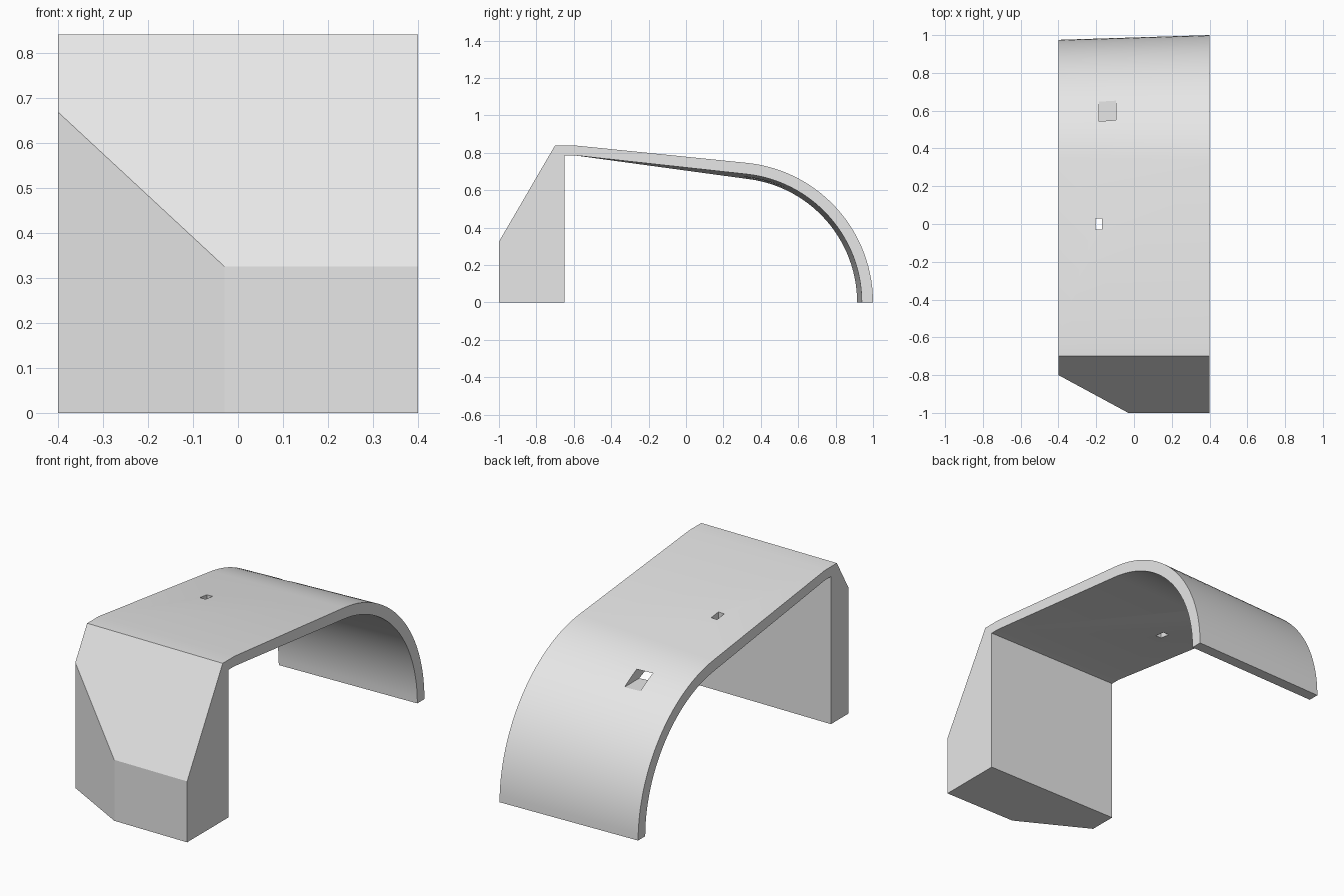
import bpy, bmesh, math
from mathutils import Vector

cube = bpy.data.objects.get("Cube")
if cube:
    bpy.data.objects.remove(cube, do_unlink=True)

HALF_WIDTH = 0.4
ARC_CENTRE = 0.25
STEPS = 28

grey = bpy.data.materials.new("light grey")
grey.use_nodes = True
grey.diffuse_color = (0.8, 0.8, 0.8, 1)
grey.node_tree.nodes["Principled BSDF"].inputs["Base Color"].default_value = grey.diffuse_color


def make_object(name, bm):
    bmesh.ops.recalc_face_normals(bm, faces=bm.faces[:])
    mesh = bpy.data.meshes.new(name)
    bm.to_mesh(mesh)
    bm.free()
    mesh.materials.append(grey)
    obj = bpy.data.objects.new(name, mesh)
    bpy.context.collection.objects.link(obj)
    return obj


def roof_line(start, radius):
    """Straight roof running tangentially into a quarter arc down to the ground."""
    dy, z = start[0] - ARC_CENTRE, start[1]
    tilt = math.atan2(dy, z) + math.acos(radius / math.hypot(dy, z))
    points = [start]
    for i in range(STEPS + 1):
        a = tilt + (math.pi / 2 - tilt) * i / STEPS
        points.append((ARC_CENTRE + radius * math.sin(a), radius * math.cos(a)))
    return points


def side_profile(outer, inner):
    block_front = [(-0.65, 0), (-1, 0), (-1, 0.325), (-0.7, 0.84)]
    top = roof_line((-0.6, 0.84), outer)
    underside = roof_line((-0.6, 0.787), inner)
    return block_front + top + underside[::-1] + [(-0.65, 0.787)]


# Body: front block and curved roof, with the arc slightly smaller at one side
bm = bmesh.new()
rings = []
for x, outer, inner in ((-HALF_WIDTH, 0.725, 0.665), (HALF_WIDTH, 0.75, 0.69)):
    rings.append([bm.verts.new((x, y, z)) for y, z in side_profile(outer, inner)])
count = len(rings[0])
for ring in rings:
    bm.faces.new(ring)
for i in range(count):
    j = (i + 1) % count
    bm.faces.new((rings[0][i], rings[0][j], rings[1][j], rings[1][i]))

# Angled front corner of the block
corner = Vector((-HALF_WIDTH, -0.8, 0))
cut_normal = Vector((-0.2, -0.37, 0)).normalized()
cut = bmesh.ops.bisect_plane(bm, geom=bm.verts[:] + bm.edges[:] + bm.faces[:],
                             plane_co=corner, plane_no=cut_normal, clear_outer=True)
edges = [e for e in cut["geom_cut"] if isinstance(e, bmesh.types.BMEdge)]
bmesh.ops.edgeloop_fill(bm, edges=edges)
body = make_object("body_shell", bm)


# Slots: a vertical one through the roof, a horizontal one through the curve
def cut_slot(name, low, high):
    low, high = Vector(low), Vector(high)
    bm = bmesh.new()
    bmesh.ops.create_cube(bm, size=1)
    for v in bm.verts:
        v.co = (low + high) / 2 + v.co * (high - low)
    cutter = make_object(name, bm)
    cutter.hide_render = True
    mod = body.modifiers.new(name, 'BOOLEAN')
    mod.operation = 'DIFFERENCE'
    mod.solver = 'EXACT'
    mod.object = cutter
    bpy.ops.object.modifier_apply(modifier=mod.name)
    bpy.data.objects.remove(cutter, do_unlink=True)


bpy.ops.object.select_all(action='DESELECT')
bpy.context.view_layer.objects.active = body
body.select_set(True)
cut_slot("roof_slot", (-0.205, -0.03, 0.6), (-0.17, 0.03, 0.9))
cut_slot("rear_slot", (-0.185, 0.3, 0.614), (-0.095, 0.9, 0.67))

bpy.ops.object.shade_smooth_by_angle(angle=math.radians(25))
